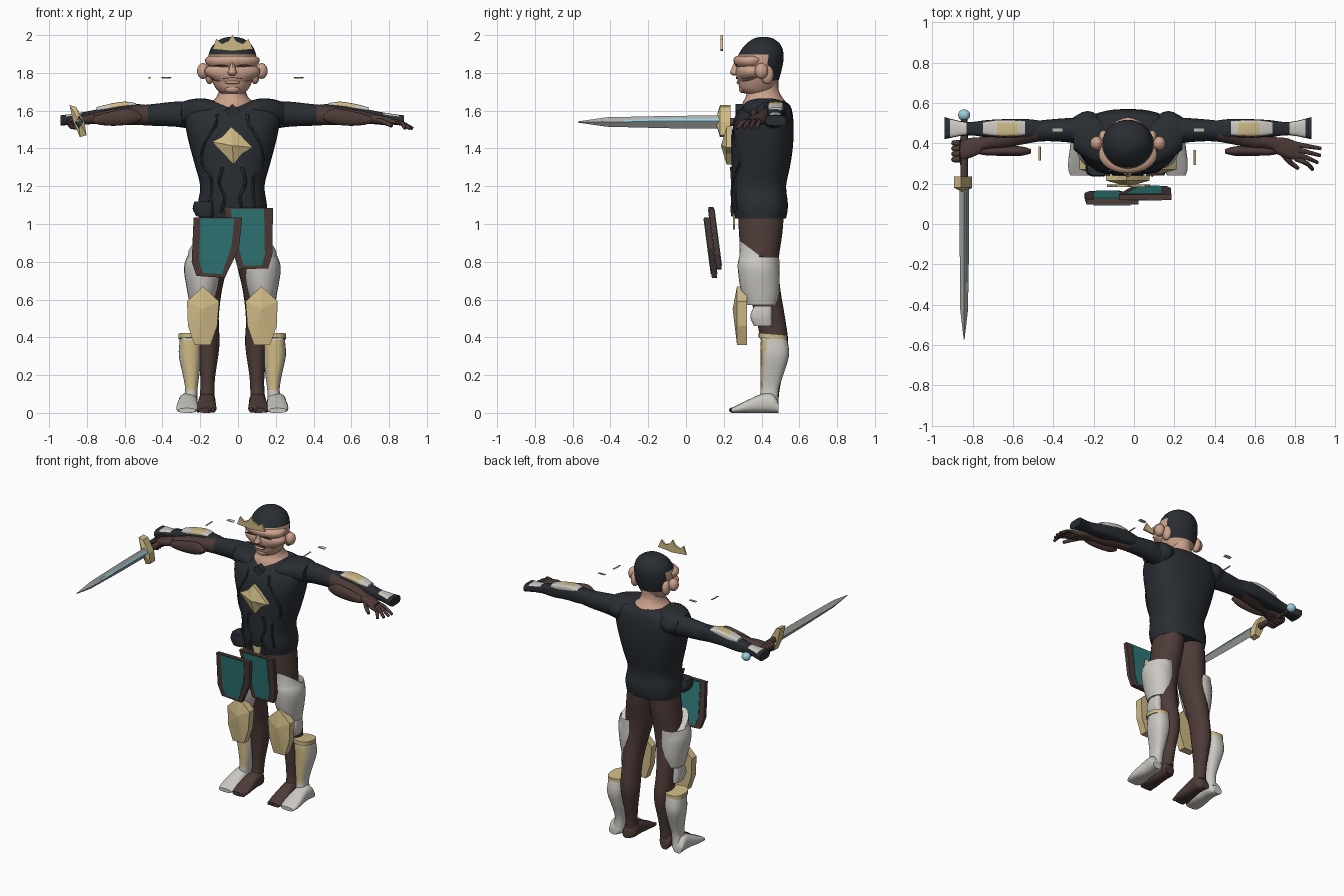
import bpy, bmesh, math
from mathutils import Vector

CX = -0.03  # body centre line
COL = {"black": (.022, .027, .033), "brown": (.075, .044, .039), "skin": (.60, .36, .26),
       "white": (.60, .58, .54), "gold": (.62, .49, .24), "teal": (.028, .19, .185),
       "steel": (.42, .42, .41), "blue": (.33, .62, .72)}
MAT = {}
for k, c in COL.items():
    MAT[k] = bpy.data.materials.new(k)
    MAT[k].diffuse_color = (*c, 1)


def finish(bm, name, mats, rule=None, smooth=True):
    bmesh.ops.recalc_face_normals(bm, faces=bm.faces)
    bm.normal_update()
    if rule:
        for f in bm.faces:
            f.material_index = int(rule(f.calc_center_median(), f.normal))
    me = bpy.data.meshes.new(name)
    bm.to_mesh(me)
    bm.free()
    ob = bpy.data.objects.new(name, me)
    bpy.context.collection.objects.link(ob)
    for m in mats.split():
        me.materials.append(MAT[m])
    if smooth:
        bpy.ops.object.select_all(action='DESELECT')
        ob.select_set(True)
        bpy.context.view_layer.objects.active = ob
        bpy.ops.object.shade_smooth_by_angle(angle=math.radians(45))
    return ob


def spline(rows, sub):
    """Catmull-Rom interpolation of ring rows"""
    out = []
    for i in range(len(rows) - 1):
        p0, p1, p2, p3 = rows[max(i - 1, 0)], rows[i], rows[i + 1], rows[min(i + 2, len(rows) - 1)]
        for k in range(sub):
            t = k / sub
            out.append([b if t == 0 else .5 * (2 * b + (c - a) * t + (2 * a - 5 * b + 4 * c - d) * t * t
                        + (3 * b - a - 3 * c + d) * t ** 3) for a, b, c, d in zip(p0, p1, p2, p3)])
    return out + [rows[-1]]


def loft(name, axis, rows, mats, s=1, n=24, p=1.0, sub=3, rule=None, smooth=True):
    """Rings (t, a0, a1, b0, b1[, shear]); x is measured outward from the centre line"""
    bm = bmesh.new()
    rings = []
    for r in spline(rows, sub):
        t, a0, a1, b0, b1 = r[:5]
        ring = []
        for i in range(n):
            c, q = math.cos(math.tau * i / n), math.sin(math.tau * i / n)
            a = (a0 + a1) / 2 + (a1 - a0) / 2 * math.copysign(abs(c) ** p, c)
            db = (b1 - b0) / 2 * math.copysign(abs(q) ** p, q)
            b = (b0 + b1) / 2 + db
            tt = t + (r[5] * db if len(r) > 5 else 0)
            x, y, z = {'x': (tt, a, b), 'y': (a, tt, b), 'z': (a, b, tt)}[axis]
            ring.append(bm.verts.new((CX + s * x, y, z)))
        rings.append(ring)
    for u, v in zip(rings, rings[1:]):
        for i in range(n):
            bm.faces.new((u[i], u[(i + 1) % n], v[(i + 1) % n], v[i]))
    bm.faces.new(rings[0])
    bm.faces.new(rings[-1])
    return finish(bm, name, mats, rule, smooth)


def plate(name, pts, y0, y1, mat, s=1, apex=None, slope=0):
    """Outline (x, z) extruded from y0 (front) to y1, optionally with a raised front point"""
    bm = bmesh.new()
    fr, bk = [[bm.verts.new((CX + s * x, y + slope * (1 - z), z)) for x, z in pts] for y in (y0, y1)]
    n = len(pts)
    for i in range(n):
        bm.faces.new((fr[i], fr[(i + 1) % n], bk[(i + 1) % n], bk[i]))
    bm.faces.new(bk)
    if apex:
        top = bm.verts.new((CX + s * apex[0], apex[1], apex[2]))
        for i in range(n):
            bm.faces.new((fr[i], fr[(i + 1) % n], top))
    else:
        bm.faces.new(fr)
    return finish(bm, name, [mat][0], smooth=False)


def ball(name, loc, rad, mat, s=1):
    bm = bmesh.new()
    bmesh.ops.create_uvsphere(bm, u_segments=20, v_segments=12, radius=1)
    for v in bm.verts:
        v.co = Vector((CX + s * (loc[0] + v.co.x * rad[0]), loc[1] + v.co.y * rad[1], loc[2] + v.co.z * rad[2]))
    return finish(bm, name, mat)


def tube(name, pts, r0, r1, mat, s=1):
    """Tapered tube through points"""
    bm = bmesh.new()
    P = [Vector((CX + s * q[0], q[1], q[2])) for q in spline(pts, 3)]
    rings = []
    for i, c in enumerate(P):
        d = (P[min(i + 1, len(P) - 1)] - P[max(i - 1, 0)]).normalized()
        u = d.cross(Vector((.12, .3, .95))).normalized()
        w = d.cross(u)
        r = r0 + (r1 - r0) * i / (len(P) - 1)
        rings.append([bm.verts.new(c + r * (math.cos(k * math.pi / 4) * u + math.sin(k * math.pi / 4) * w))
                      for k in range(8)])
    for a, b in zip(rings, rings[1:]):
        for i in range(8):
            bm.faces.new((a[i], a[(i + 1) % 8], b[(i + 1) % 8], b[i]))
    bm.faces.new(rings[0])
    bm.faces.new(rings[-1])
    return finish(bm, name, mat)


# torso
BODY = [(1.03, .175, .26, .53), (1.1, .183, .245, .54), (1.2, .17, .24, .53), (1.3, .195, .24, .55),
        (1.4, .222, .24, .565), (1.5, .245, .245, .57), (1.58, .25, .27, .565), (1.63, .21, .31, .55),
        (1.65, .12, .35, .52)]
loft("tunic", 'z', [(z, -r, r, a, b) for z, r, a, b in BODY], "black", n=36, p=.8)


def chest_y(x, z):
    for a, b in zip(BODY, BODY[1:]):
        if z <= b[0]:
            t = (z - a[0]) / (b[0] - a[0])
            r, y0, y1 = [a[i] + t * (b[i] - a[i]) for i in (1, 2, 3)]
            q = math.sqrt(max(0, 1 - (abs(x) / r) ** 2.5))
            return (y0 + y1) / 2 - (y1 - y0) / 2 * q ** .8
    return .35


loft("neck", 'z', [(1.58, -.12, .12, .29, .53), (1.64, -.115, .115, .30, .53), (1.67, -.085, .085, .315, .51),
                   (1.71, -.07, .07, .325, .49), (1.77, -.07, .07, .33, .49)], "skin")
plate("collar_point", [(-.04, 1.6), (0, 1.635), (.04, 1.6), (0, 1.55)], .262, .3, "black")
plate("front_flap", [(-.03, 1.08), (.03, 1.08), (.02, 1.0), (0, .97), (-.02, 1.0)], .25, .26, "gold")
loft("belt_pouch", 'z', [(1.04, -.19, -.1, .24, .34), (1.08, -.21, -.1, .235, .35), (1.12, -.2, -.1, .24, .34)],
     "black", p=.6)

# head
HEAD = [(1.69, .06, .31, .45), (1.715, .085, .285, .47), (1.76, .108, .275, .49), (1.81, .125, .272, .505),
        (1.86, .13, .265, .515), (1.91, .122, .285, .515), (1.95, .1, .315, .5), (1.98, .06, .355, .465),
        (1.99, .02, .39, .43)]
loft("head", 'z', [(z, -r, r, a, b) for z, r, a, b in HEAD], "skin black", n=36, sub=4,
     rule=lambda c, n: c.z > 1.9 or (c.y > .43 and c.z > 1.765))
loft("brow_band", 'z', [(1.83, -.12, .12, .27, .43), (1.85, -.14, .14, .255, .43), (1.875, -.143, .143, .252, .44),
                        (1.89, -.12, .12, .27, .42)], "skin", n=32)
loft("cheeks", 'z', [(1.755, -.09, .09, .275, .42), (1.79, -.14, .14, .265, .43), (1.82, -.145, .145, .265, .43),
                     (1.84, -.12, .12, .275, .42)], "skin", n=32)
loft("nose", 'z', [(1.785, -.012, .012, .25, .30), (1.80, -.025, .025, .233, .30), (1.82, -.018, .018, .24, .30),
                   (1.86, -.011, .011, .257, .30)], "skin", n=12)
ball("lips", (0, .283, 1.75), (.04, .015, .01), "skin")
ball("chin", (0, .30, 1.715), (.04, .02, .022), "skin")
plate("mouth_line", [(-.05, 1.768), (0, 1.774), (.05, 1.768), (.05, 1.772), (0, 1.778), (-.05, 1.772)],
      .264, .273, "brown")
plate("circlet", [(-.105, 1.925), (-.05, 1.92), (0, 1.915), (.05, 1.92), (.11, 1.925), (.085, 1.98), (.055, 1.955),
                  (.02, 1.97), (0, 2.0), (-.02, 1.97), (-.055, 1.955), (-.085, 1.98)], .183, .195, "gold")

# chest emblem: four-pointed faceted diamond
plate("chest_emblem", [(-.108, 1.435), (-.05, 1.465), (-.007, 1.515), (.045, 1.47), (.107, 1.405),
                       (.05, 1.37), (.007, 1.315), (-.045, 1.37)], .215, .24, "gold", apex=(0, .185, 1.415))

for s, side in ((1, "left_"), (-1, "right_")):
    # shoulders, ears and tunic piping
    ball(side + "shoulder", (.2, .455, 1.585), (.085, .105, .075), "black", s)
    loft(side + "shoulder_strap", 'x', [(.09, .3, .5, 1.56, 1.65), (.15, .3, .53, 1.55, 1.665),
                                        (.22, .33, .54, 1.54, 1.66), (.27, .37, .53, 1.53, 1.645)], "black", s, p=.8)
    ball(side + "ear", (.155, .40, 1.81), (.032, .035, .042), "skin", s)
    ball(side + "ear_lobe", (.12, .43, 1.79), (.025, .035, .05), "skin", s)
    plate(side + "eyelid", [(.025, 1.838), (.06, 1.844), (.1, 1.838), (.06, 1.834)], .262, .27, "brown", s)
    for j, line in enumerate(([(.08, 1.58), (.09, 1.52), (.15, 1.42), (.16, 1.32), (.11, 1.24), (.12, 1.08)],
                              [(.05, 1.3), (.07, 1.22), (.04, 1.14), (.06, 1.06)])):
        tube(f"{side}piping_{j}", [(x, chest_y(x, z), z) for x, z in line], .009, .007, "black", s)

    # arm
    loft(side + "arm", 'x', [(.2, .39, .53, 1.5, 1.65), (.3, .405, .525, 1.515, 1.648), (.42, .41, .515, 1.52, 1.635),
                             (.52, .395, .5, 1.525, 1.625), (.62, .375, .475, 1.525, 1.61),
                             (.7, .37, .44, 1.53, 1.595), (.76, .345, .425, 1.53, 1.58)], "black brown", s, sub=4,
         rule=lambda c, n: abs(c.x - CX) > .46 + .5 * (c.y - .45))
    loft(side + "bracer", 'x', [(.48, .35, .37, 1.555, 1.575), (.53, .338, .385, 1.53, 1.61),
                                (.62, .338, .385, 1.52, 1.6), (.7, .34, .38, 1.525, 1.58),
                                (.755, .35, .37, 1.54, 1.56)], "brown", s)
    loft(side + "gauntlet", 'x', [(.42, .43, .51, 1.55, 1.625), (.5, .425, .52, 1.54, 1.635), (.6, .425, .52, 1.54, 1.63),
                                  (.7, .43, .515, 1.53, 1.61), (.8, .44, .505, 1.53, 1.59),
                                  (.91, .42, .53, 1.52, 1.575)], "black white", s, p=.6,
         rule=lambda c, n: n.z > .6 and .435 < c.y < .515 and .8 < abs(c.x - CX) < .88)
    loft(side + "forearm_plate", 'x', [(.51, .44, .51, 1.6, 1.64), (.57, .435, .515, 1.6, 1.648),
                                       (.65, .435, .515, 1.59, 1.636), (.72, .445, .505, 1.58, 1.618)],
         "white gold", s, p=.5, rule=lambda c, n: .55 < abs(c.x - CX) < .65 and c.y < .5)

    # hand and fingers, the right one closed around the sword grip
    loft(side + "palm", 'x', [(.73, .35, .43, 1.53, 1.585), (.79, .325, .425, 1.525, 1.575),
                              (.85, .315, .4, 1.52, 1.56)], "brown", s, p=.8)
    if s > 0:
        tips = [(.955, .375), (.953, .34), (.94, .305), (.915, .27)]
        for j, (x, y) in enumerate(tips):
            k = .395 - j * .023
            tube(f"left_finger_{j}", [(.83, k, 1.542), (.89, (k + y) / 2, 1.537), (x, y, 1.505)], .015, .009, "brown")
        tube("left_thumb", [(.76, .36, 1.55), (.80, .31, 1.54), (.845, .275, 1.52)], .017, .01, "brown")
    else:
        for j in range(4):
            y = .32 + j * .027
            tube(f"right_finger_{j}", [(.83, y, 1.56), (.862, y, 1.545), (.85, y, 1.515), (.81, y, 1.515)],
                 .016, .012, "brown", s)

    # leg and bare foot
    loft(side + "leg", 'z', [(.07, .095, .175, .40, .49), (.12, .095, .17, .41, .495), (.2, .09, .17, .41, .51),
                             (.36, .068, .187, .40, .54), (.5, .072, .19, .37, .525), (.65, .055, .2, .33, .5),
                             (.8, .02, .2, .3, .49), (.95, -.005, .185, .28, .51), (1.08, -.01, .165, .28, .52)],
         "brown", s)
    foot = [(.49, .03, .085, .0, .05), (.46, .0, .09, .0, .1), (.4, .0, .09, .0, .1),
            (.32, -.005, .1, .0, .065), (.27, -.005, .1, .0, .04), (.24, .01, .09, .0, .025)]
    loft(side + "foot", 'y', [(y, a + .09, b + .09, c, d) for y, a, b, c, d in foot], "brown", s, p=.8)
    for j in range(5):
        ball(f"{side}toe_{j}", (.1 + j * .02, .25 + j * .006, .015), (.011, .022, .014), "brown", s)

    # boot shell set beside the leg, with gold shin panel and rim
    loft(side + "boot", 'z', [(.05, .185, .265, .385, .49), (.12, .185, .25, .395, .49), (.2, .175, .262, .395, .515),
                              (.3, .165, .283, .395, .545), (.37, .163, .28, .395, .54),
                              (.41, .165, .275, .40, .53)], "white gold", s, p=.8,
         rule=lambda c, n: n.y < -.5 and .13 < c.z < .385)
    loft(side + "boot_foot", 'y', [(y, a + .185, b + .195, c, d) for y, a, b, c, d in foot], "white", s, p=.8)
    loft(side + "boot_rim", 'z', [(.392, .158, .285, .385, .535, -.08), (.418, .158, .285, .385, .535, -.08)],
         "gold", s, p=.8, sub=1)

    # thigh guard, knee side plate and floating knee guard
    loft(side + "thigh_guard", 'z', [(.57, .1, .225, .32, .48), (.65, .075, .24, .29, .495), (.75, .055, .256, .275, .495),
                                     (.8, .06, .25, .275, .49, -.4), (.835, .07, .235, .285, .495, -.75)], "white", s)
    loft(side + "knee_side_plate", 'z', [(.46, .16, .215, .36, .455), (.51, .16, .225, .34, .455),
                                         (.565, .16, .22, .36, .455)], "white", s, p=.6)
    plate(side + "knee_guard", [(.155, .67), (.24, .59), (.235, .46), (.2, .36), (.115, .36), (.08, .46), (.07, .59)],
          .27, .322, "gold", s, apex=(.155, .247, .55))

# hanging cloth panels with borders
for name, rim, cloth, y in (
        ("right_panel", [(-.205, 1.035), (.052, 1.035), (.035, .87), (-.04, .715), (-.19, .725), (-.215, .8)],
         [(-.17, 1.03), (.012, 1.03), (-.005, .88), (-.055, .735), (-.155, .74), (-.175, .8)], .1),
        ("left_panel", [(-.045, 1.09), (.215, 1.085), (.212, .84), (.19, .765), (.03, .76), (.0, .87)],
         [(-.01, 1.08), (.168, 1.08), (.172, .84), (.155, .78), (.06, .78), (.035, .87)], .13)):
    plate(name + "_border", rim, y, y + .028, "brown", slope=.13)
    plate(name + "_cloth", cloth, y - .004, y + .032, "teal", slope=.13)

# sword pointing forward
SX = -.842 - CX
loft("blade", 'y', [(.2, SX - .022, SX + .022, 1.505, 1.575), (-.1, SX - .022, SX + .022, 1.507, 1.572),
                    (-.42, SX - .02, SX + .02, 1.515, 1.565), (-.572, SX - .002, SX + .002, 1.537, 1.543)],
     "steel", n=4, sub=1, smooth=False)
loft("blade_inlay", 'y', [(.18, SX + .006, SX + .024, 1.53, 1.56), (-.2, SX + .006, SX + .023, 1.532, 1.556),
                          (-.45, SX + .004, SX + .017, 1.538, 1.545)], "blue", n=4, sub=1, smooth=False)
plate("sword_guard", [(SX - .05, 1.63), (SX - .015, 1.62), (SX + .03, 1.54), (SX + .04, 1.47), (SX + .005, 1.46),
                      (SX - .03, 1.54)], .18, .235, "gold", apex=(SX, .155, 1.545))
loft("sword_grip", 'y', [(.23, SX - .018, SX + .018, 1.52, 1.56), (.38, SX - .02, SX + .02, 1.52, 1.56),
                         (.52, SX - .016, SX + .016, 1.525, 1.557)], "brown", n=12)
ball("pommel", (SX, .54, 1.54), (.03, .028, .028), "blue")

# small loose ornaments above the shoulders
for j, (x, y, m, w, l) in enumerate(((-.468, .35, "gold", .012, .07), (.302, .33, "gold", .012, .075),
                                     (-.38, .465, "white", .055, .02), (.322, .465, "white", .055, .02))):
    loft(f"ornament_{j}", 'y', [(y - l / 2, x - CX - w / 2, x - CX + w / 2, 1.77, 1.776),
                                (y + l / 2, x - CX - w / 2, x - CX + w / 2, 1.773, 1.779)],
         m, n=8, sub=1, smooth=False)
